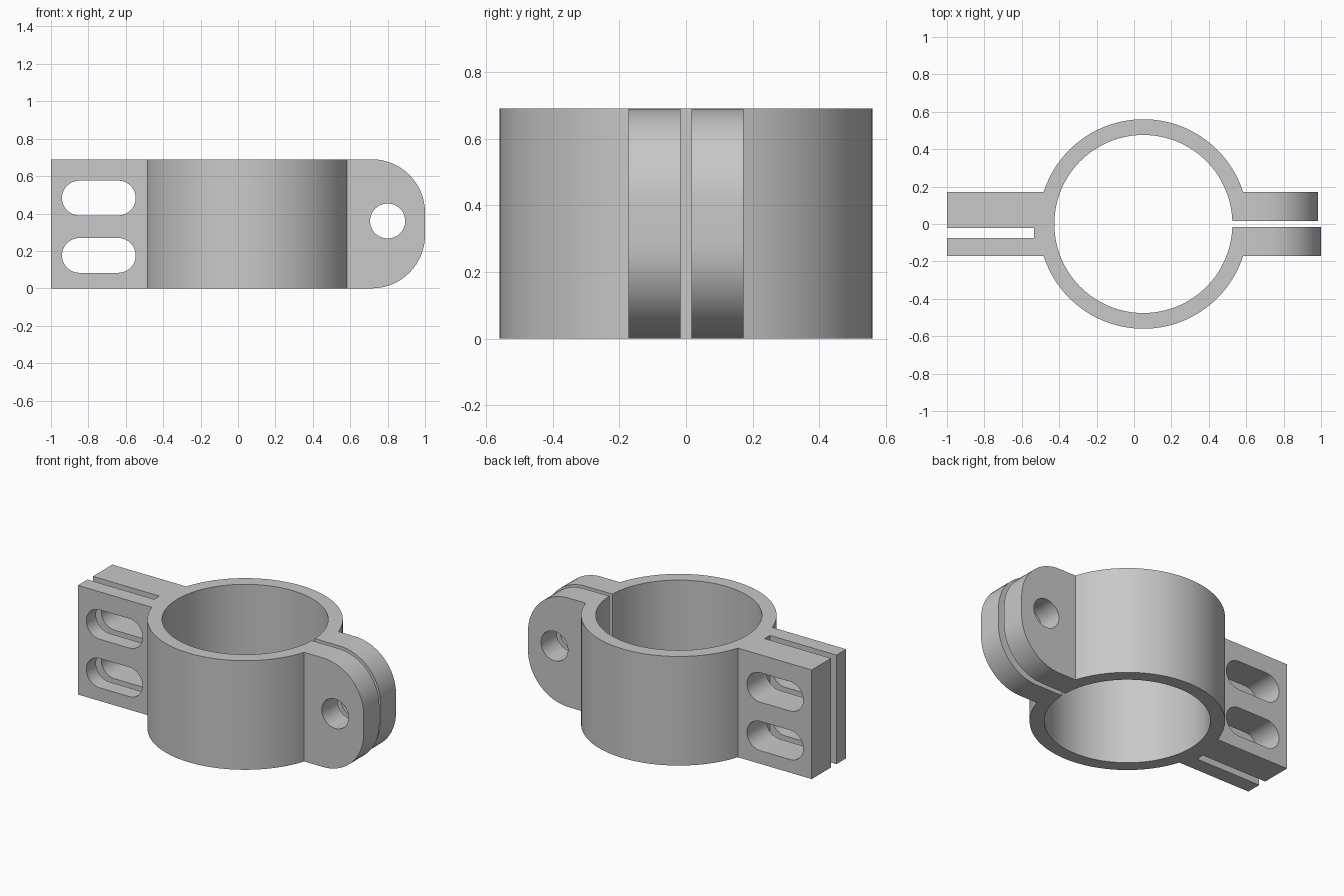
import bpy, bmesh
from math import sin, cos, pi, asin
from mathutils import Vector

cube = bpy.data.objects.get("Cube")
if cube:
    bpy.data.objects.remove(cube, do_unlink=True)

HEIGHT = 0.69
CX = 0.05               # ring centre
R_OUT, R_IN = 0.56, 0.476
LUG = 0.172             # half thickness of the lugs
GAP = 0.016             # half width of the clamp gap
FRONT_END, BACK_END = 1.0, 0.985

metal = bpy.data.materials.new("grey_metal")
metal.use_nodes = True
grey = (0.58, 0.58, 0.58, 1)
metal.diffuse_color = grey
metal.node_tree.nodes["Principled BSDF"].inputs["Base Color"].default_value = grey


def arc(cx, cy, r, a0, a1, n):
    return [(cx + r * cos(a0 + (a1 - a0) * i / n),
             cy + r * sin(a0 + (a1 - a0) * i / n)) for i in range(n + 1)]


def add_prism(bm, points, direction):
    """Close a ring of 3D points into a face and extrude it."""
    face = bm.faces.new([bm.verts.new(p) for p in points])
    out = bmesh.ops.extrude_face_region(bm, geom=[face])
    moved = [g for g in out["geom"] if isinstance(g, bmesh.types.BMVert)]
    bmesh.ops.translate(bm, verts=moved, vec=Vector(direction))


def finish(bm, name):
    bmesh.ops.recalc_face_normals(bm, faces=bm.faces)
    mesh = bpy.data.meshes.new(name)
    bm.to_mesh(mesh)
    bm.free()
    obj = bpy.data.objects.new(name, mesh)
    bpy.context.collection.objects.link(obj)
    mesh.materials.append(metal)
    return obj


# Plan outline: split ring, two clamp lugs and the slotted mounting block
a_out, a_in = asin(LUG / R_OUT), asin(GAP / R_IN)
outline = [(BACK_END, GAP), (BACK_END, LUG)]
outline += arc(CX, 0, R_OUT, a_out, pi - a_out, 56)
outline += [(-1, LUG), (-1, -0.022), (-0.535, -0.022),
            (-0.535, -0.075), (-1, -0.075), (-1, -LUG)]
outline += arc(CX, 0, R_OUT, pi + a_out, 2 * pi - a_out, 56)
outline += [(FRONT_END, -LUG), (FRONT_END, -GAP)]
outline += arc(CX, 0, R_IN, 2 * pi - a_in, a_in, 112)

bm = bmesh.new()
add_prism(bm, [(x, y, 0) for x, y in outline], (0, 0, HEIGHT))

# Round the upper and lower corners of both clamp lugs
corners = [e for e in bm.edges
           if all(v.co.x > 0.95 for v in e.verts)
           and abs(e.verts[0].co.z - e.verts[1].co.z) < 0.01]
bmesh.ops.bevel(bm, geom=corners, offset=0.285, offset_type='OFFSET',
                segments=16, profile=0.5, affect='EDGES', clamp_overlap=False)
body = finish(bm, "pipe_clamp_body")

# Cutters: two mounting slots and the bolt hole
bm = bmesh.new()
for x0, x1, z in ((-0.848, -0.64, 0.483), (-0.848, -0.64, 0.176), (0.799, 0.801, 0.36)):
    r = 0.093
    loop = arc(x1, z, r, -pi / 2, pi / 2, 20) + arc(x0, z, r, pi / 2, 3 * pi / 2, 20)
    add_prism(bm, [(x, -0.4, zz) for x, zz in loop], (0, 0.8, 0))
cutter = finish(bm, "hole_cutter")
cutter.hide_render = True

cut = body.modifiers.new("holes", 'BOOLEAN')
cut.operation = 'DIFFERENCE'
cut.solver = 'EXACT'
cut.object = cutter

bpy.ops.object.select_all(action='DESELECT')
body.select_set(True)
bpy.context.view_layer.objects.active = body
bpy.ops.object.modifier_apply(modifier=cut.name)
bpy.data.objects.remove(cutter, do_unlink=True)
bpy.ops.object.shade_smooth_by_angle(angle=pi / 6)
